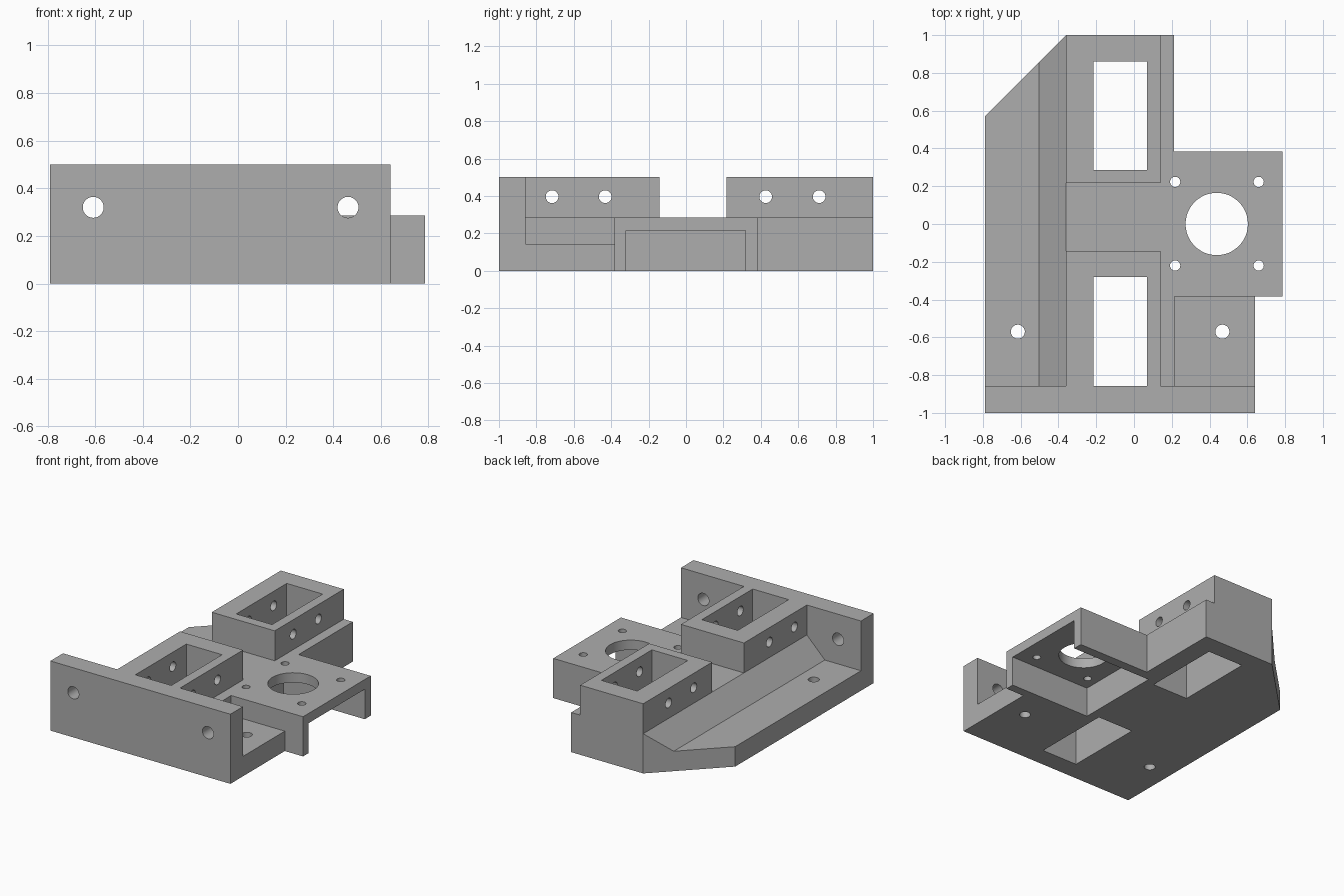
import bpy
import bmesh
import math
from mathutils import Matrix, Vector

cube = bpy.data.objects.get("Cube")
if cube:
    bpy.data.objects.remove(cube, do_unlink=True)

grey = bpy.data.materials.new("plain grey")
grey.use_nodes = True
colour = (0.42, 0.42, 0.42, 1)
grey.diffuse_color = colour
for node in grey.node_tree.nodes:
    if node.type == 'BSDF_PRINCIPLED':
        node.inputs["Base Color"].default_value = colour


def to_object(name, bm):
    bmesh.ops.recalc_face_normals(bm, faces=bm.faces)
    mesh = bpy.data.meshes.new(name)
    bm.to_mesh(mesh)
    bm.free()
    mesh.materials.append(grey)
    obj = bpy.data.objects.new(name, mesh)
    bpy.context.collection.objects.link(obj)
    return obj


def prism(name, points, depth):
    """Extrude a closed 3D outline along a vector."""
    bm = bmesh.new()
    face = bm.faces.new([bm.verts.new(p) for p in points])
    grown = bmesh.ops.extrude_face_region(bm, geom=[face], use_keep_orig=True)
    moved = [g for g in grown["geom"] if isinstance(g, bmesh.types.BMVert)]
    bmesh.ops.translate(bm, verts=moved, vec=Vector(depth))
    return to_object(name, bm)


def box(name, x, y, z):
    corners = [(x[0], y[0], z[0]), (x[1], y[0], z[0]),
               (x[1], y[1], z[0]), (x[0], y[1], z[0])]
    return prism(name, corners, (0, 0, z[1] - z[0]))


def rod(name, centre, radius, length, axis='Z'):
    turn = {'X': Matrix.Rotation(math.pi / 2, 4, 'Y'),
            'Y': Matrix.Rotation(math.pi / 2, 4, 'X'),
            'Z': Matrix.Identity(4)}[axis]
    bm = bmesh.new()
    bmesh.ops.create_cone(bm, cap_ends=True, segments=48, radius1=radius,
                          radius2=radius, depth=length,
                          matrix=Matrix.Translation(centre) @ turn)
    return to_object(name, bm)


# Full-height blank with the bracket's plan outline
outline = [(-0.79, -1), (0.64, -1), (0.64, -0.383), (0.785, -0.383),
           (0.785, 0.385), (0.212, 0.385), (0.212, 1), (-0.36, 1), (-0.79, 0.57)]
bracket = prism("mounting_bracket", [(x, y, 0) for x, y in outline], (0, 0, 0.5))

TOP = 0.6
DECK = 0.285
FLOOR = 0.143
WALL = -0.857
cutters = []

# Low left bed with its sloping side
slope = [(-0.9, FLOOR), (-0.503, FLOOR), (-0.36, DECK), (-0.36, TOP), (-0.9, TOP)]
cutters.append(prism("left_bed", [(x, WALL, z) for x, z in slope], (0, 2, 0)))

# Deck between the blocks, ledge beside them and low front right floor
cutters.append(box("middle_deck", (-0.45, 0.9), (-0.143, 0.217), (DECK, TOP)))
cutters.append(box("side_ledge", (0.14, 0.9), (WALL, 1.1), (DECK, TOP)))
cutters.append(box("right_floor", (0.214, 0.9), (WALL, -0.383), (FLOOR, TOP)))

# Pocket below the motor plate
cutters.append(box("motor_pocket", (0.14, 0.9), (-0.32, 0.317), (-0.1, 0.215)))

# Rectangular wells through both blocks
for y in ((-0.857, -0.28), (0.287, 0.86)):
    cutters.append(box("block_well", (-0.215, 0.07), y, (-0.1, TOP)))

# Motor opening and its screw holes
cutters.append(rod("motor_opening", (0.438, 0, 0.25), 0.165, 0.3))
for x in (0.218, 0.66):
    for y in (-0.22, 0.223):
        cutters.append(rod("motor_screw_hole", (x, y, 0.25), 0.027, 0.3))

# Floor holes and front wall holes
for x in (-0.615, 0.468):
    cutters.append(rod("floor_hole", (x, -0.57, 0.07), 0.037, 0.3))
for x in (-0.608, 0.462):
    cutters.append(rod("wall_hole", (x, -0.95, 0.32), 0.044, 0.3, 'Y'))

# Cross holes through the blocks
for y in (-0.716, -0.432, 0.426, 0.712):
    cutters.append(rod("cross_hole", (-0.11, y, 0.396), 0.034, 0.7, 'X'))

# Cut everything out of the blank
bpy.ops.object.select_all(action='DESELECT')
bpy.context.view_layer.objects.active = bracket
bracket.select_set(True)
for cutter in cutters:
    cutter.hide_render = True
    cut = bracket.modifiers.new(cutter.name, 'BOOLEAN')
    cut.operation = 'DIFFERENCE'
    cut.solver = 'EXACT'
    cut.object = cutter
    bpy.ops.object.modifier_apply(modifier=cut.name)
    bpy.data.objects.remove(cutter, do_unlink=True)

bpy.ops.object.shade_smooth_by_angle(angle=math.radians(30))
